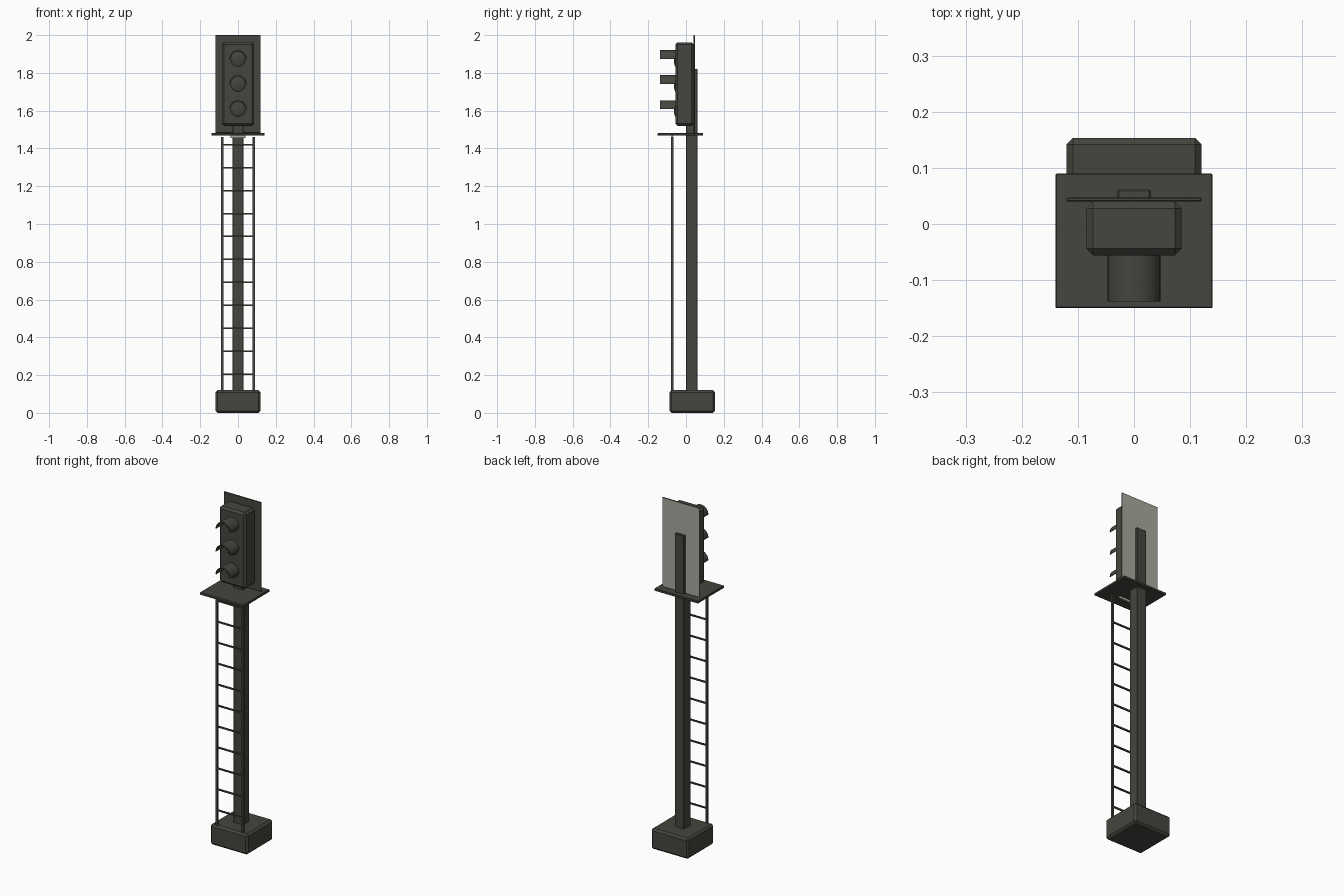
import bpy, bmesh, math
from mathutils import Vector

cube = bpy.data.objects.get("Cube")
if cube:
    bpy.data.objects.remove(cube)


def material(name, rgb):
    m = bpy.data.materials.new(name)
    m.use_nodes = True
    col = (*rgb, 1)
    m.diffuse_color = col
    bsdf = next(n for n in m.node_tree.nodes if n.type == 'BSDF_PRINCIPLED')
    bsdf.inputs["Base Color"].default_value = col
    return m


dark = material("dark_grey", (0.06, 0.06, 0.05))
pale = material("pale_grey", (0.40, 0.39, 0.34))


def finish(name, bm, mats):
    bmesh.ops.recalc_face_normals(bm, faces=bm.faces)
    me = bpy.data.meshes.new(name)
    bm.to_mesh(me)
    bm.free()
    for m in mats:
        me.materials.append(m)
    ob = bpy.data.objects.new(name, me)
    bpy.context.collection.objects.link(ob)
    return ob


def box(name, x, y, z, bevel=0, mats=(dark,)):
    """Box from (low, high) ranges, with an optional chamfer."""
    bm = bmesh.new()
    bmesh.ops.create_cube(bm, size=1)
    for v in bm.verts:
        v.co = Vector([r[0] if c < 0 else r[1] for c, r in zip(v.co, (x, y, z))])
    if bevel:
        bmesh.ops.bevel(bm, geom=bm.edges[:], offset=bevel, segments=1, affect='EDGES')
    return finish(name, bm, mats)


# Footing, mast and platform
box("footing", (-0.12, 0.12), (-0.087, 0.153), (0, 0.12), 0.011)
box("mast", (-0.03, 0.03), (0, 0.062), (0.11, 1.82), 0.003)
box("platform", (-0.14, 0.14), (-0.15, 0.09), (1.468, 1.482), 0.002)
box("platform_bracket", (-0.04, 0.04), (-0.078, -0.068), (1.455, 1.468), 0, (pale,))

# Backboard, pale on its rear face only
board = box("backboard", (-0.12, 0.12), (0.04, 0.047), (1.482, 2.0), 0.0015, (dark, pale))
for p in board.data.polygons:
    if p.normal.y > 0.9:
        p.material_index = 1

# Signal housing with chamfered edges
box("signal_housing", (-0.085, 0.085), (-0.056, 0.04), (1.52, 1.962), 0.012)

# Ladder rails and rungs
for side, sx in (("right", -0.083), ("left", 0.083)):
    box("ladder_rail_" + side, (sx - 0.006, sx + 0.006), (-0.079, -0.067), (0.11, 1.46))
for i in range(11):
    z = 0.205 + 0.1215 * i
    box(f"ladder_rung_{i + 1}", (-0.083, 0.083), (-0.077, -0.069), (z - 0.004, z + 0.004))


def lens(name, z):
    """Shallow domed lens facing forward."""
    bm = bmesh.new()
    bmesh.ops.create_uvsphere(bm, u_segments=24, v_segments=12, radius=0.04)
    for v in bm.verts:
        v.co = Vector((v.co.x, -0.054 + v.co.y * 0.25, z + v.co.z))
    ob = finish(name, bm, (dark,))
    ob.data.shade_smooth()


def visor(name, z, radius=0.047, wall=0.004, steps=16):
    """Half-round hood over a lens."""
    bm = bmesh.new()
    arc = [math.pi * i / steps for i in range(steps + 1)]
    outline = [(radius, a) for a in arc] + [(radius - wall, a) for a in reversed(arc)]
    rings = [[bm.verts.new((r * math.cos(a), y, z + r * math.sin(a))) for r, a in outline]
             for y in (-0.138, -0.05)]
    n = len(outline)
    for i in range(n):
        j = (i + 1) % n
        bm.faces.new((rings[0][i], rings[0][j], rings[1][j], rings[1][i]))
    for ring in rings:
        for i in range(steps):
            bm.faces.new((ring[i], ring[i + 1], ring[n - 2 - i], ring[n - 1 - i]))
    ob = finish(name, bm, (dark,))
    bpy.ops.object.select_all(action='DESELECT')
    ob.select_set(True)
    bpy.context.view_layer.objects.active = ob
    bpy.ops.object.shade_smooth_by_angle(angle=math.radians(35))


# Three signal lights
for i, place in enumerate(("lower", "middle", "upper")):
    z = 1.608 + 0.1325 * i
    lens(place + "_lens", z)
    visor(place + "_visor", z)
